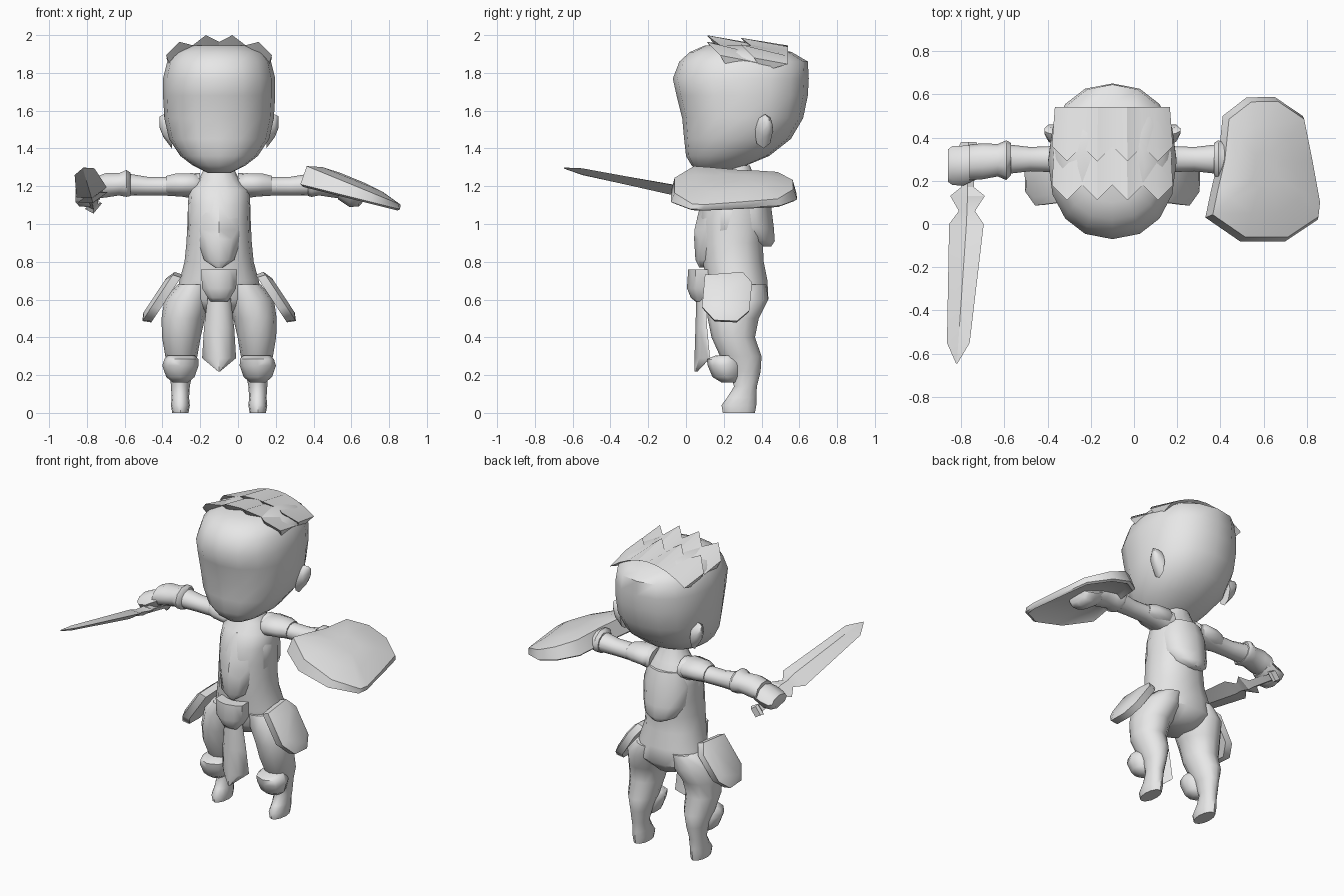
import bpy, bmesh, math

CX = -0.10  # body centre line
grey = bpy.data.materials.new("plain_grey")
grey.diffuse_color = (0.8, 0.8, 0.8, 1)


def skin(name, rings, mirror=False, x0=CX, angle=50):
    """Bridge equal-length closed rings of points and cap both ends."""
    bm = bmesh.new()
    loops = [[bm.verts.new(p) for p in r] for r in rings]
    n = len(loops[0])
    for a, b in zip(loops, loops[1:]):
        for i in range(n):
            j = (i + 1) % n
            bm.faces.new((a[i], a[j], b[j], b[i]))
    bm.faces.new(loops[0])
    bm.faces.new(loops[-1])
    bmesh.ops.recalc_face_normals(bm, faces=bm.faces[:])
    me = bpy.data.meshes.new(name)
    bm.to_mesh(me)
    bm.free()
    ob = bpy.data.objects.new(name, me)
    bpy.context.collection.objects.link(ob)
    ob.location.x = x0
    me.materials.append(grey)
    for o in bpy.context.selected_objects:
        o.select_set(False)
    ob.select_set(True)
    bpy.context.view_layer.objects.active = ob
    bpy.ops.object.shade_smooth_by_angle(angle=math.radians(angle))
    if mirror:
        ob.modifiers.new("mirror", 'MIRROR')
    return ob


def loft(name, rows, axis='z', n=12, p=2.0, mirror=False):
    """Rows: position on axis, two centre coordinates, two radii."""
    rings = []
    for t, c1, c2, r1, r2 in rows:
        ring = []
        for i in range(n):
            a = 2 * math.pi * i / n
            c, s = math.cos(a), math.sin(a)
            u = c1 + r1 * math.copysign(abs(c) ** (2 / p), c)
            v = c2 + r2 * math.copysign(abs(s) ** (2 / p), s)
            ring.append((u, v, t) if axis == 'z' else (t, u, v))
        rings.append(ring)
    return skin(name, rings, mirror)


def plate(name, rows, thick):
    """Curved plate. Rows: z, half width, y at the middle, y at the edge."""
    cols = (-1, -.6, 0, .6, 1)
    rings = []
    for z, w, ym, ye in rows:
        f = [(w * u, ym + (ye - ym) * u * u, z) for u in cols]
        rings.append(f + [(x, y + thick, z) for x, y, z in reversed(f)])
    return skin(name, rings)


# Head: z, half width, front y, back y
head = [(1.27, .06, .08, .22), (1.31, .14, .03, .32), (1.36, .205, 0, .44),
        (1.45, .265, -.01, .555), (1.56, .29, -.02, .62), (1.68, .297, -.05, .645),
        (1.77, .297, -.07, .65), (1.86, .275, -.035, .645), (1.91, .235, .02, .56),
        (1.945, .15, .1, .42)]
loft("head", [(z, 0, (f + b) / 2, w, (b - f) / 2) for z, w, f, b in head], n=16, p=2.25)
loft("ear", [(.25, .41, 1.49, .05, .09), (.295, .42, 1.52, .04, .06),
             (.315, .43, 1.54, .012, .03)], 'x', 8, mirror=True)


# Jagged hair rows across the crown
def hair(name, y, top, back):
    rings = []
    for j in range(9):
        x = -.28 + .07 * j
        peak = j % 2
        drop = .9 * x * x
        rings.append([(x, y if peak else y + .07, top - drop - (0 if peak else .04)),
                      (x * .95, back, 1.945 - drop * 1.4),
                      (x * .9, y + .12, 1.88 - drop)])
    skin(name, rings, angle=25)


hair("hair_fringe", .11, 2.004, .42)
hair("hair_crown", .29, 1.99, .54)

# Torso, neck and legs
loft("torso", [(.53, 0, .27, .09, .11), (.6, 0, .275, .23, .165), (.7, 0, .27, .21, .165),
               (.8, 0, .25, .183, .165), (.9, 0, .245, .173, .165), (1.0, 0, .25, .168, .175),
               (1.1, 0, .255, .165, .17), (1.18, 0, .265, .16, .14), (1.23, 0, .27, .11, .1),
               (1.31, 0, .27, .07, .07)], n=14, p=2.2)
loft("leg", [(0, .205, .28, .043, .085), (.04, .205, .28, .05, .092), (.08, .205, .295, .046, .078),
             (.14, .205, .315, .05, .06), (.22, .2, .31, .06, .085), (.3, .2, .29, .085, .11),
             (.4, .2, .25, .102, .115), (.5, .19, .25, .115, .135), (.6, .16, .27, .13, .165),
             (.68, .12, .27, .1, .155)], mirror=True)
loft("knee_guard", [(.16, .205, .23, .04, .04), (.19, .205, .215, .075, .075),
                    (.25, .205, .205, .096, .09), (.285, .2, .2, .09, .09),
                    (.305, .2, .22, .07, .06)], n=8, mirror=True)

# Arms
loft("arm", [(.1, .3, 1.2, .08, .07), (.2, .3, 1.205, .07, .06), (.28, .3, 1.2, .06, .05),
             (.38, .3, 1.2, .056, .05), (.5, .3, 1.21, .07, .06)], 'x', mirror=True)
loft("shoulder_guard", [(.1, .29, 1.205, .07, .05), (.14, .29, 1.21, .105, .062),
                        (.23, .295, 1.21, .09, .06), (.28, .3, 1.205, .065, .052)],
     'x', 10, mirror=True)
loft("bracer", [(.47, .3, 1.21, .075, .065), (.49, .295, 1.215, .092, .075),
                (.53, .295, 1.21, .075, .062), (.6, .29, 1.205, .083, .068),
                (.66, .285, 1.19, .083, .06)], 'x', 10, mirror=True)
loft("hand", [(.63, .285, 1.185, .08, .055), (.69, .27, 1.155, .092, .065),
              (.74, .27, 1.145, .09, .052), (.76, .27, 1.15, .075, .035)], 'x', 8, mirror=True)

# Armour plates, buckle and hanging cloth
plate("chest_plate", [(1.18, .1, .125, .18), (1.1, .165, .075, .2), (.97, .163, .045, .19),
                      (.92, .115, .043, .12), (.81, .08, .05, .09), (.77, .02, .07, .08)], .05)
plate("back_plate", [(1.19, .12, .42, .36), (1.1, .15, .45, .36), (.98, .14, .465, .38),
                     (.91, .1, .47, .42), (.88, .03, .45, .44)], -.05)
plate("belt_buckle", [(.76, .095, .012, .05), (.66, .09, .005, .05), (.61, .06, .025, .06),
                      (.59, .045, .05, .06)], .07)
plate("hanging_cloth", [(.62, .06, .055, .09), (.45, .08, .05, .1), (.29, .09, .045, .115),
                        (.22, .006, .045, .05)], .012)

# Hip guards: tilted padded slabs
outline = [(.1, .72), (.3, .735), (.35, .68), (.335, .53), (.27, .475), (.15, .48), (.085, .55)]
rings = []
for off, s in ((0, .97), (.045, 1), (.065, .7)):
    ring = []
    for y, z in outline:
        y, z = .215 + (y - .215) * s, .605 + (z - .605) * s
        ring.append((.2 + (.72 - z) * .66 + off, y, z + off * .25))
    rings.append(ring)
skin("hip_guard", rings, mirror=True)

# Shield: tilted domed slab with a hollow underside
rim = [(.49, -.08), (.70, -.08), (.85, .02), (.858, .09), (.82, .3), (.78, .5),
       (.65, .588), (.52, .585), (.41, .5), (.39, .3), (.355, .15), (.33, .03)]


def low(x):
    return 1.2 - .25 * (x - .33)


def high(x):
    return 1.305 - .41 * (x - .38)


rings = []
for s, shift, fn, lift in ((.3, 0, low, .04), (.82, 0, low, .03), (.95, 0, low, 0), (1, 0, low, .01),
                           (.94, .018, high, -.005), (.6, .01, high, .024), (.25, .01, high, .032)):
    ring = []
    for x, y in rim:
        x, y = .6 + (x - .6) * s + shift, .25 + (y - .25) * s
        ring.append((x, y, fn(x) + lift))
    rings.append(ring)
skin("shield", rings, x0=0)

# Sword: y, left x, right x, half thickness
sword = [(-.645, -.823, -.817, .003), (-.55, -.865, -.76, .016), (0, -.855, -.695, .03),
         (.06, -.81, -.735, .022), (.13, -.85, -.69, .03), (.17, -.80, -.74, .025),
         (.345, -.79, -.74, .022), (.36, -.81, -.72, .04), (.38, -.80, -.73, .035)]
rings = []
for y, l, r, t in sword:
    m, z, d = (l + r) / 2, 1.167 - .2 * y, .17 * (r - l)
    rings.append([(l, y, z - d), (m, y, z + t), (r, y, z + d), (m, y, z - t)])
skin("sword", rings, x0=0, angle=25)
